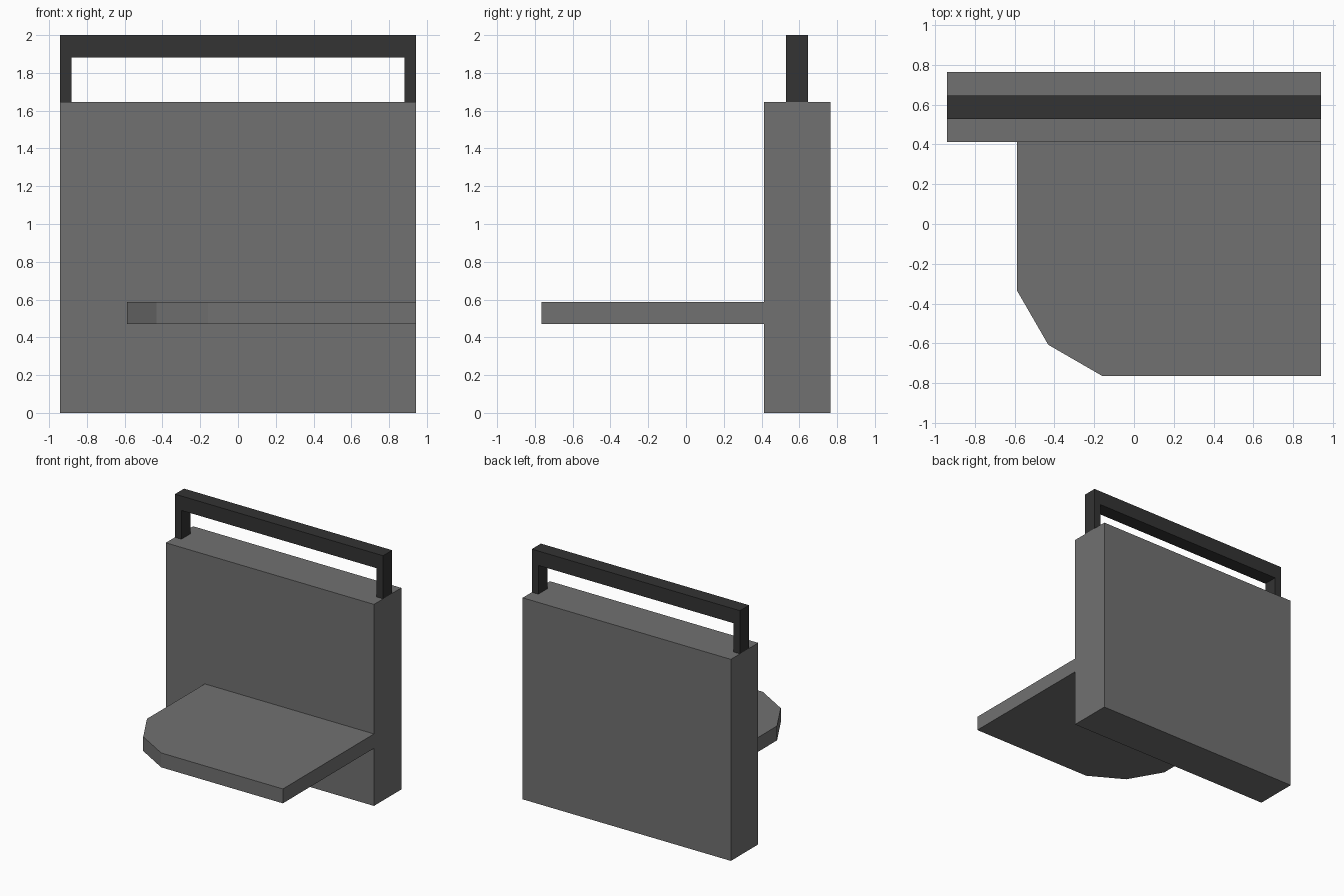
import bpy, bmesh

if "Cube" in bpy.data.objects:
    bpy.data.objects.remove(bpy.data.objects["Cube"])

U = 2 / 17  # the model sits on a regular grid of this step


def material(name, value):
    m = bpy.data.materials.new(name)
    m.diffuse_color = (value, value, value, 1)
    m.use_nodes = True
    m.node_tree.nodes["Principled BSDF"].inputs["Base Color"].default_value = m.diffuse_color
    return m


def prism(name, points, place, depth, mat):
    """Extrude a flat profile; place maps profile (a, b) to 3D, depth is the sweep."""
    bm = bmesh.new()
    face = bm.faces.new([bm.verts.new(place(a, b)) for a, b in points])
    new = bmesh.ops.extrude_face_region(bm, geom=[face])["geom"]
    bmesh.ops.translate(bm, vec=depth, verts=[v for v in new if isinstance(v, bmesh.types.BMVert)])
    bmesh.ops.recalc_face_normals(bm, faces=bm.faces)
    mesh = bpy.data.meshes.new(name)
    bm.to_mesh(mesh)
    bm.free()
    mesh.materials.append(mat)
    obj = bpy.data.objects.new(name, mesh)
    bpy.context.collection.objects.link(obj)
    return obj


grey = material("mid grey", 0.165)
dark = material("dark grey", 0.033)

# Upright back panel
w, top = 8 * U, 14 * U
prism("back_panel", [(-w, 0), (w, 0), (w, top), (-w, top)],
      lambda x, z: (x, 3.5 * U, z), (0, 3 * U, 0), grey)

# Shelf with one clipped, two-step round corner
left, front, back = -5 * U, -6.5 * U, 3.5 * U
shelf = [(left, back), (left, front + 0.429), (left + 0.157, front + 0.157),
         (left + 0.429, front), (w, front), (w, back)]
prism("shelf", shelf, lambda x, y: (x, y, 4 * U), (0, 0, U), grey)

# Handle: an upside-down U standing on the panel
i = w - U / 2
handle = [(-w, top), (-w, 2), (w, 2), (w, top), (i, top), (i, 2 - U), (-i, 2 - U), (-i, top)]
prism("handle", handle, lambda x, z: (x, 4.5 * U, z), (0, U, 0), dark)
